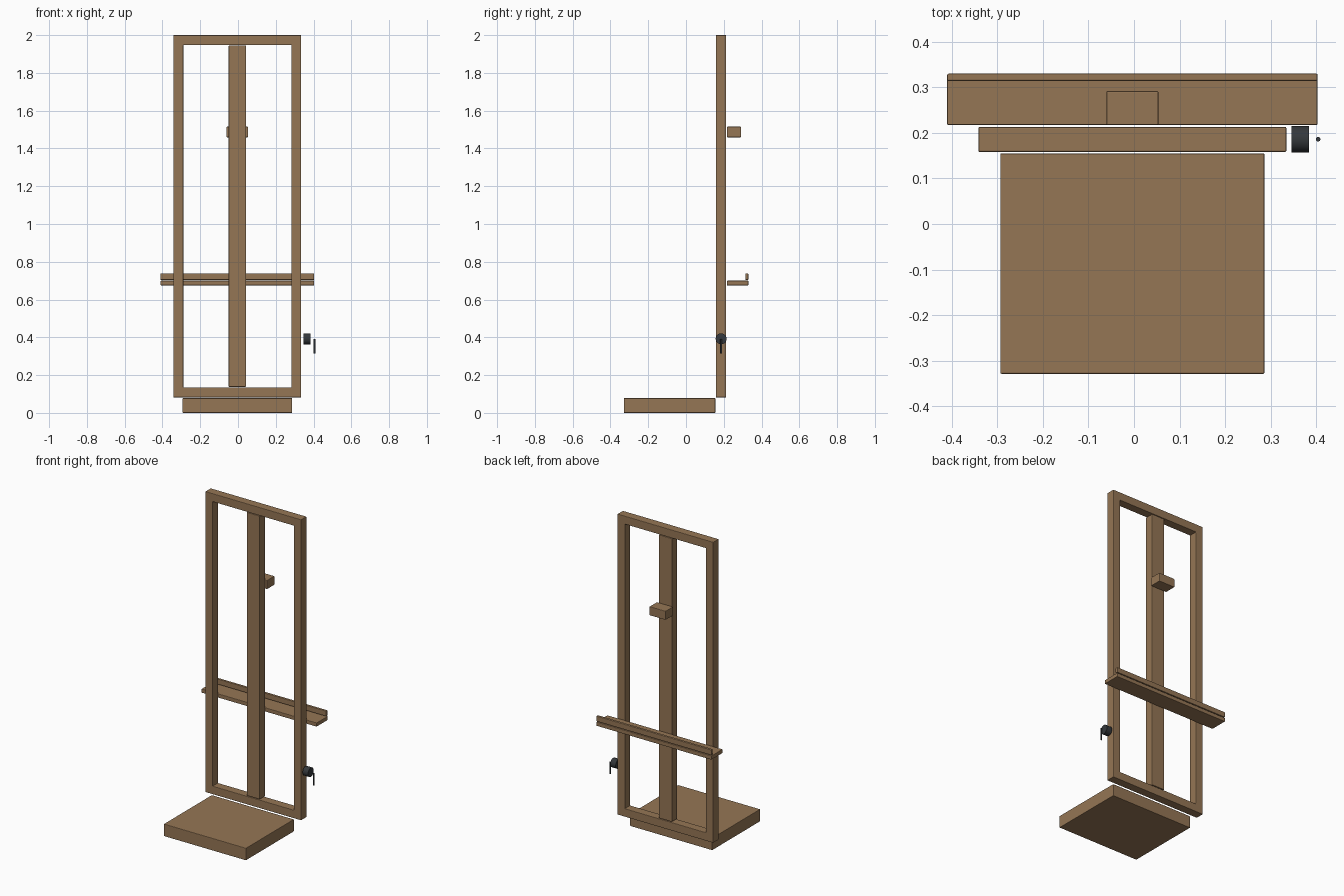
import bpy, bmesh
from math import radians

if "Cube" in bpy.data.objects:
    bpy.data.objects.remove(bpy.data.objects["Cube"])

CX = -0.0035  # centre line of the wooden parts


def material(name, color):
    m = bpy.data.materials.new(name)
    m.diffuse_color = (*color, 1)
    m.use_nodes = True
    m.node_tree.nodes["Principled BSDF"].inputs["Base Color"].default_value = m.diffuse_color
    return m


wood = material("wood", (0.30, 0.18, 0.09))
metal = material("dark_metal", (0.035, 0.04, 0.045))


def finish(name, bm, mat, bevel=0.0):
    bmesh.ops.recalc_face_normals(bm, faces=bm.faces)
    mesh = bpy.data.meshes.new(name)
    bm.to_mesh(mesh)
    bm.free()
    mesh.materials.append(mat)
    ob = bpy.data.objects.new(name, mesh)
    bpy.context.collection.objects.link(ob)
    if bevel:
        mod = ob.modifiers.new("bevel", 'BEVEL')
        mod.width = bevel
        mod.segments = 2
        mod.limit_method = 'ANGLE'
        mod.angle_limit = radians(40)
    return ob


def board(name, width, y, z, bevel=0.003):
    """Box centred on the centre line, with y and z given as ranges."""
    bm = bmesh.new()
    bmesh.ops.create_cube(bm, size=1)
    for v in bm.verts:
        v.co = (CX + v.co.x * width, y[0] + (v.co.y + 0.5) * (y[1] - y[0]),
                z[0] + (v.co.z + 0.5) * (z[1] - z[0]))
    return finish(name, bm, wood, bevel)


def rod(name, radius, length, loc, axis, sides):
    bm = bmesh.new()
    bmesh.ops.create_cone(bm, cap_ends=True, segments=sides, radius1=radius,
                          radius2=radius, depth=length)
    ob = finish(name, bm, metal)
    ob.location = loc
    if axis == 'X':
        ob.rotation_euler.y = radians(90)
    bpy.context.view_layer.objects.active = ob
    ob.select_set(True)
    bpy.ops.object.shade_smooth_by_angle(angle=radians(35))
    ob.select_set(False)
    return ob


# Outer frame: rectangular ring extruded in depth
def ring_frame(name, half, z0, z1, t, y0, y1):
    bm = bmesh.new()
    rings = []
    for inset in (0, t):
        h, a, b = half - inset, z0 + inset, z1 - inset
        rings.append([bm.verts.new((CX + x, y0, z))
                      for x, z in ((-h, a), (h, a), (h, b), (-h, b))])
    outer, inner = rings
    for i in range(4):
        j = (i + 1) % 4
        bm.faces.new((outer[i], outer[j], inner[j], inner[i]))
    ext = bmesh.ops.extrude_face_region(bm, geom=bm.faces[:], use_keep_orig=True)
    for v in ext["geom"]:
        if isinstance(v, bmesh.types.BMVert):
            v.co.y = y1
    return finish(name, bm, wood, 0.003)


ring_frame("outer_frame", 0.338, 0.082, 2.0, 0.052, 0.158, 0.213)

# Base, mast, top clamp and canvas tray
board("base", 0.580, (-0.329, 0.155), (0.0, 0.078))
board("centre_mast", 0.092, (0.158, 0.213), (0.138, 1.945))
board("top_clamp", 0.114, (0.217, 0.292), (1.459, 1.515))
board("tray_shelf", 0.813, (0.217, 0.330), (0.675, 0.700))
board("tray_lip", 0.813, (0.314, 0.330), (0.704, 0.738))

# Winding crank
rod("crank_hub", 0.029, 0.038, (0.365, 0.186, 0.392), 'X', 24)
rod("crank_handle", 0.005, 0.076, (0.404, 0.186, 0.353), 'Z', 16)
